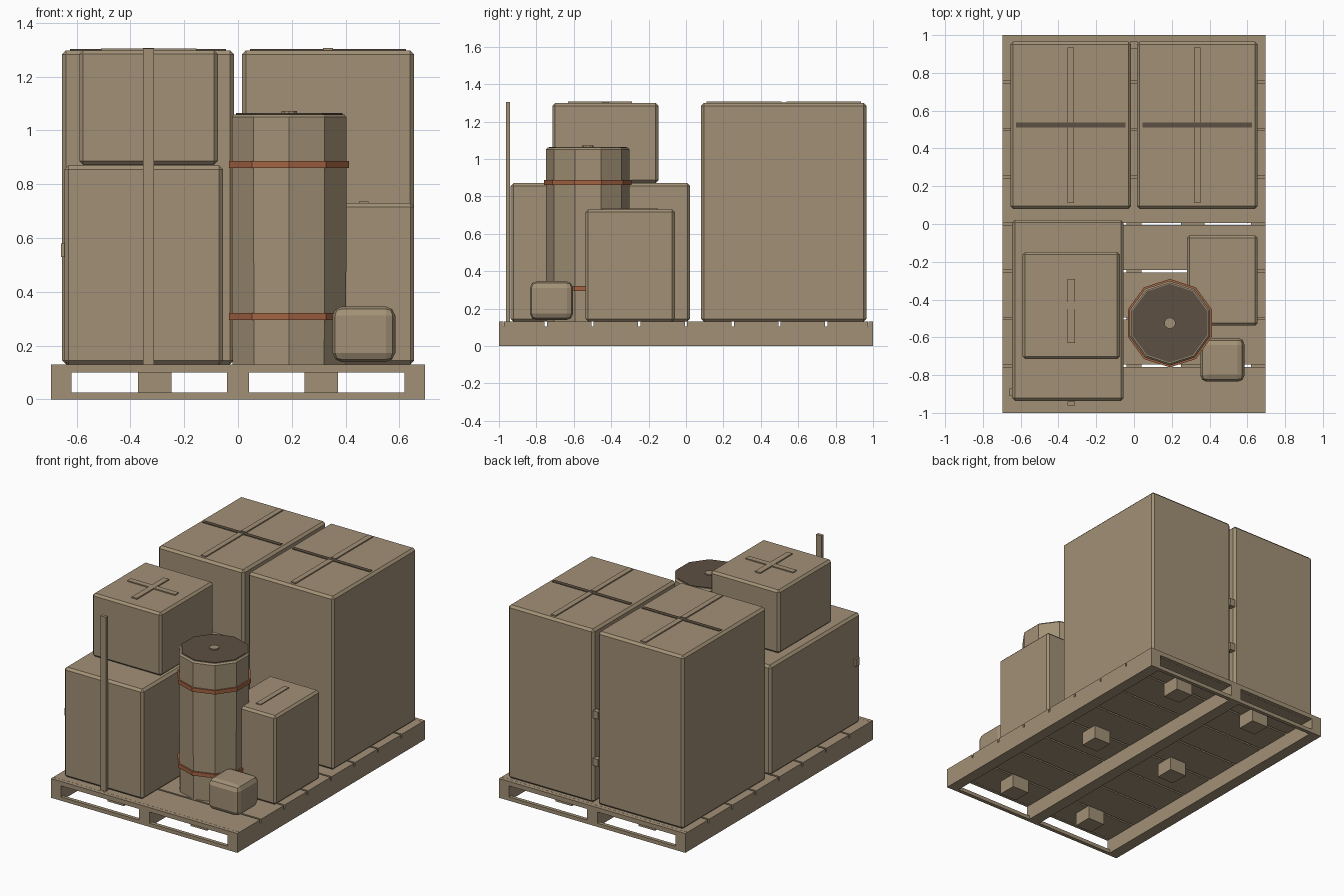
import bpy, bmesh, math
from mathutils import Vector

if "Cube" in bpy.data.objects:
    bpy.data.objects.remove(bpy.data.objects["Cube"])


def material(name, rgb):
    m = bpy.data.materials.new(name)
    m.diffuse_color = (*rgb, 1)
    m.use_nodes = True
    m.node_tree.nodes["Principled BSDF"].inputs["Base Color"].default_value = m.diffuse_color
    return m


TAN = material("tan_cardboard", (0.36, 0.28, 0.18))
RUST = material("rust_band", (0.36, 0.125, 0.055))
DARK = material("dark_brown", (0.11, 0.08, 0.056))


def finish(name, bm, mat):
    bmesh.ops.recalc_face_normals(bm, faces=bm.faces)
    me = bpy.data.meshes.new(name)
    bm.to_mesh(me)
    bm.free()
    me.materials.append(mat)
    ob = bpy.data.objects.new(name, me)
    bpy.context.collection.objects.link(ob)
    return ob


def box(name, x, y, z, mat=TAN, bevel=0.0, segments=1):
    """Box from (min, max) ranges, optionally chamfered."""
    bm = bmesh.new()
    bmesh.ops.create_cube(bm, size=1)
    for v in bm.verts:
        v.co = Vector([(r[0] + r[1]) / 2 + c * (r[1] - r[0])
                       for r, c in zip((x, y, z), v.co)])
    if bevel:
        bmesh.ops.bevel(bm, geom=bm.edges[:], offset=bevel, segments=segments,
                        profile=0.5, affect='EDGES')
    return finish(name, bm, mat)


def lathe(name, centre, profile, mat, sides=10, closed=False):
    """Polygonal solid of revolution from (radius, z) points."""
    bm = bmesh.new()
    rings = []
    for r, z in profile:
        rings.append([bm.verts.new((
            centre[0] + r * math.cos(2 * math.pi * i / sides - math.pi / 2),
            centre[1] + r * math.sin(2 * math.pi * i / sides - math.pi / 2), z))
            for i in range(sides)])
    pairs = list(zip(rings, rings[1:]))
    if closed:
        pairs.append((rings[-1], rings[0]))
    for a, b in pairs:
        for i in range(sides):
            j = (i + 1) % sides
            bm.faces.new((a[i], a[j], b[j], b[i]))
    if not closed:
        bm.faces.new(rings[0])
        bm.faces.new(rings[-1])
    return finish(name, bm, mat)


W, DECK = 0.695, 0.13

# pallet deck boards, with narrow gaps between them
for i in range(8):
    y0 = max(-1 + 0.25 * i + 0.006, -0.974)
    y1 = min(-1 + 0.25 * (i + 1) - 0.006, 0.974)
    box(f"deck_board_{i + 1}", (-W, W), (y0, y1), (0.1, DECK))

# pallet stringers
for name, x in (("left", (-W, -0.62)), ("centre", (-0.04, 0.04)), ("right", (0.62, W))):
    box(f"{name}_stringer", x, (-0.975, 0.975), (0, 0.104))

# end frames with fork openings
for end, s in (("front", -1), ("back", 1)):
    y = tuple(sorted((s * 0.975, s)))
    box(f"{end}_lower_rail", (-W, W), y, (0, 0.025))
    box(f"{end}_upper_rail", (-W, W), y, (0.1, DECK))
    for n, x in enumerate(((-W, -0.62), (-0.04, 0.04), (0.62, W))):
        box(f"{end}_post_{n + 1}", x, y, (0.025, 0.1))

# spacer blocks under the deck
for sx in (-0.31, 0.31):
    for sy in (-0.8, 0, 0.8):
        box("spacer_block", (sx - 0.062, sx + 0.062), (sy - 0.062, sy + 0.062), (0.01, 0.102))

# two tall cartons at the back, with taped lids
for side, x0, x1 in (("left", -0.655, -0.015), ("right", 0.015, 0.655)):
    cx = (x0 + x1) / 2
    box(f"tall_carton_{side}", (x0, x1), (0.08, 0.965), (DECK, 1.298), bevel=0.015)
    box(f"tall_carton_{side}_seam", (x0 + 0.03, x1 - 0.03), (0.51, 0.537), (1.295, 1.302), DARK)
    for ya, yb in ((0.11, 0.51), (0.537, 0.935)):
        box(f"tall_carton_{side}_tape", (cx - 0.018, cx + 0.018), (ya, yb), (1.295, 1.306))

# small clips joining the tall cartons
for z in (0.41, 0.73):
    box("carton_clip", (-0.02, 0.02), (0.93, 0.965), (z - 0.025, z + 0.025))

# stacked cartons at the front left
box("lower_carton", (-0.645, -0.055), (-0.937, 0.022), (DECK, 0.87), bevel=0.015)
box("lower_carton_clip", (-0.658, -0.64), (-0.91, -0.87), (0.53, 0.58))
box("upper_carton", (-0.59, -0.075), (-0.715, -0.148), (0.872, 1.298), bevel=0.014)
box("upper_carton_tape_long", (-0.352, -0.313), (-0.63, -0.29), (1.295, 1.306))
box("upper_carton_tape_cross", (-0.51, -0.155), (-0.45, -0.412), (1.295, 1.305))

# upright slat leaning in front of the cartons
box("upright_slat", (-0.353, -0.312), (-0.962, -0.94), (DECK, 1.305))

# small carton at the right
box("small_carton", (0.28, 0.655), (-0.537, -0.06), (DECK, 0.73), bevel=0.014)
box("small_carton_tape", (0.45, 0.485), (-0.45, -0.15), (0.727, 0.736))

# ten-sided barrel with bands, lid and plug
C = (0.19, -0.525)
lathe("barrel_body", C, [(0.222, DECK), (0.224, 0.6), (0.224, 1.05), (0.214, 1.06)], TAN)
lathe("barrel_lid", C, [(0.208, 1.055), (0.208, 1.064)], DARK)
lathe("barrel_plug", C, [(0.03, 1.06), (0.03, 1.072)], TAN)
for n, z in (("lower", 0.308), ("upper", 0.873)):
    lathe(f"{n}_barrel_band", C, [(0.218, z - 0.013), (0.234, z - 0.013),
                                  (0.234, z + 0.013), (0.218, z + 0.013)], RUST, closed=True)

# bulging sack, narrowed slightly at top and bottom
sack = box("sack", (0.348, 0.588), (-0.838, -0.6), (0.138, 0.346), bevel=0.035, segments=2)
for v in sack.data.vertices:
    k = 1 - 0.06 * ((v.co.z - 0.242) / 0.104) ** 2
    v.co.x = 0.468 + (v.co.x - 0.468) * k
    v.co.y = -0.719 + (v.co.y + 0.719) * k
